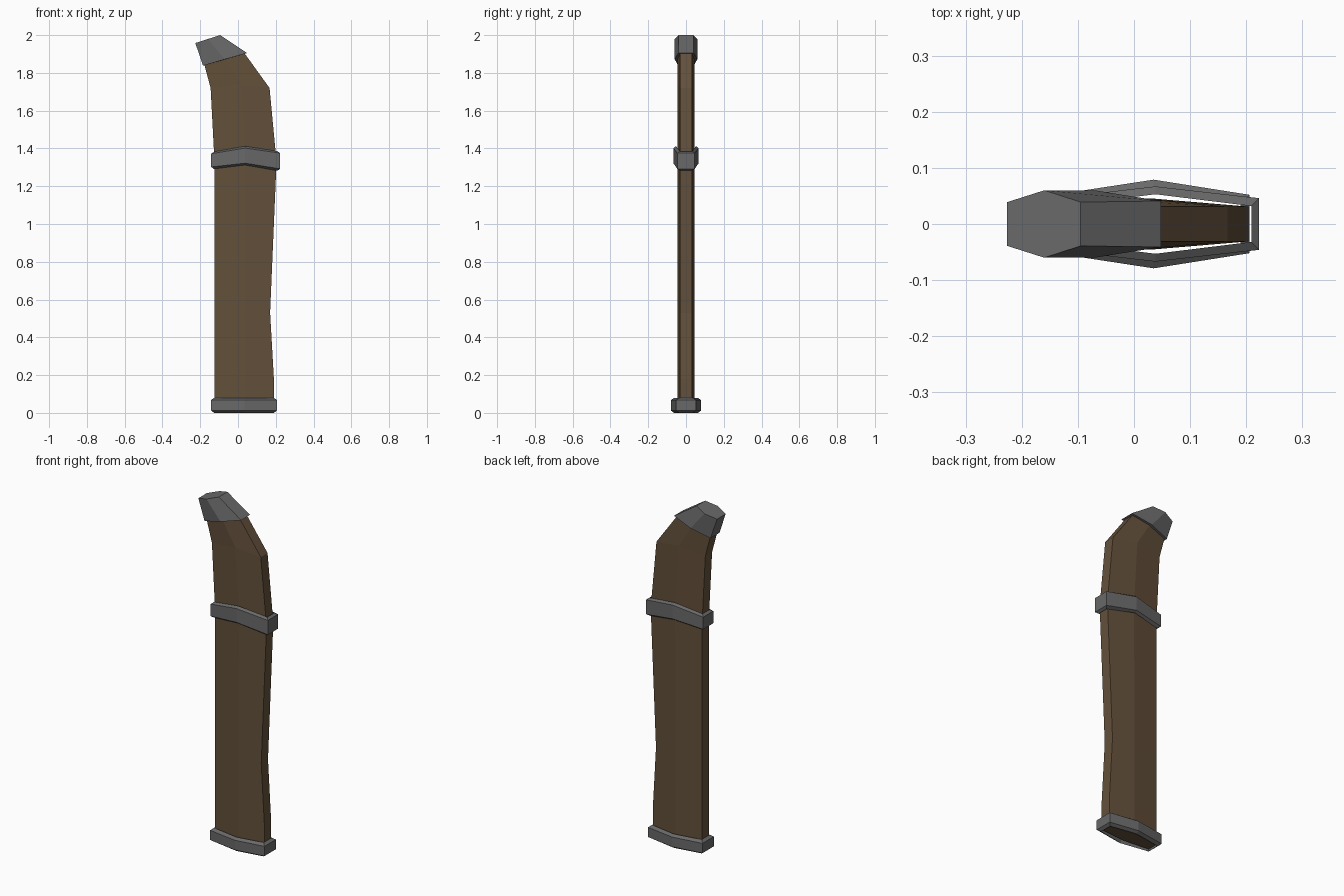
import bpy

if "Cube" in bpy.data.objects:
    bpy.data.objects.remove(bpy.data.objects["Cube"])


def material(name, rgb):
    m = bpy.data.materials.new(name)
    m.diffuse_color = (*rgb, 1)
    m.use_nodes = True
    m.node_tree.nodes["Principled BSDF"].inputs["Base Color"].default_value = m.diffuse_color
    return m


leather = material("leather", (0.125, 0.080, 0.043))
metal = material("metal", (0.14, 0.14, 0.14))


def section(left, mid, right, edge, ridge):
    """Six-sided ring: thin at both edges, thickest along the middle ridge."""
    (xl, zl), (xm, zm), (xr, zr) = left, mid, right
    return [(xl, -edge, zl), (xm, -ridge, zm), (xr, -edge, zr),
            (xr, edge, zr), (xm, ridge, zm), (xl, edge, zl)]


def loft(name, sections, mat, closed=False):
    verts = [p for s in sections for p in s]
    n = len(sections)
    faces = []
    for k in range(n if closed else n - 1):
        a, b = 6 * k, 6 * ((k + 1) % n)
        for i in range(6):
            j = (i + 1) % 6
            faces.append((a + i, a + j, b + j, b + i))
    if not closed:
        faces += [tuple(range(5, -1, -1)), tuple(range(6 * n - 6, 6 * n))]
    me = bpy.data.meshes.new(name)
    me.from_pydata(verts, [], faces)
    me.materials.append(mat)
    ob = bpy.data.objects.new(name, me)
    bpy.context.collection.objects.link(ob)
    return ob


# Scabbard body, bending to the left at the top: left, ridge and right points
body = [
    ((-0.125, 0.01), (0.035, 0.01), (0.19, 0.01)),
    ((-0.125, 0.18), (0.035, 0.18), (0.19, 0.18)),
    ((-0.125, 0.53), (0.033, 0.53), (0.17, 0.53)),
    ((-0.125, 1.34), (0.038, 1.36), (0.204, 1.33)),
    ((-0.145, 1.72), (0.015, 1.74), (0.167, 1.72)),
    ((-0.18, 1.85), (-0.07, 1.88), (0.03, 1.91)),
]
loft("scabbard_body", [section(*s, 0.031, 0.045) for s in body], leather)


# Metal bands: closed loops with a small chamfer running in to the body
def band(name, xl, xm, xr, bottom, top, edge, ridge, inset, chamfer):
    def ring(zs, dz, d):
        return section((xl + d, zs[0] + dz), (xm, zs[1] + dz),
                       (xr - d, zs[2] + dz), edge - d, ridge - d)
    loft(name, [ring(bottom, 0, inset), ring(bottom, chamfer, 0),
                ring(top, -chamfer, 0), ring(top, 0, inset)], metal, True)


band("mouth_band", -0.142, 0.035, 0.206, (0.0,) * 3, (0.08,) * 3,
     0.052, 0.079, 0.016, 0.012)
band("middle_band", -0.142, 0.038, 0.223, (1.292, 1.312, 1.282),
     (1.382, 1.412, 1.385), 0.046, 0.067, 0.014, 0.01)

# Tapered metal tip
loft("tip_cap", [
    section((-0.185, 1.838), (-0.07, 1.872), (0.048, 1.905), 0.041, 0.06),
    section((-0.226, 1.958), (-0.16, 1.979), (-0.095, 2.0), 0.039, 0.06),
], metal)
